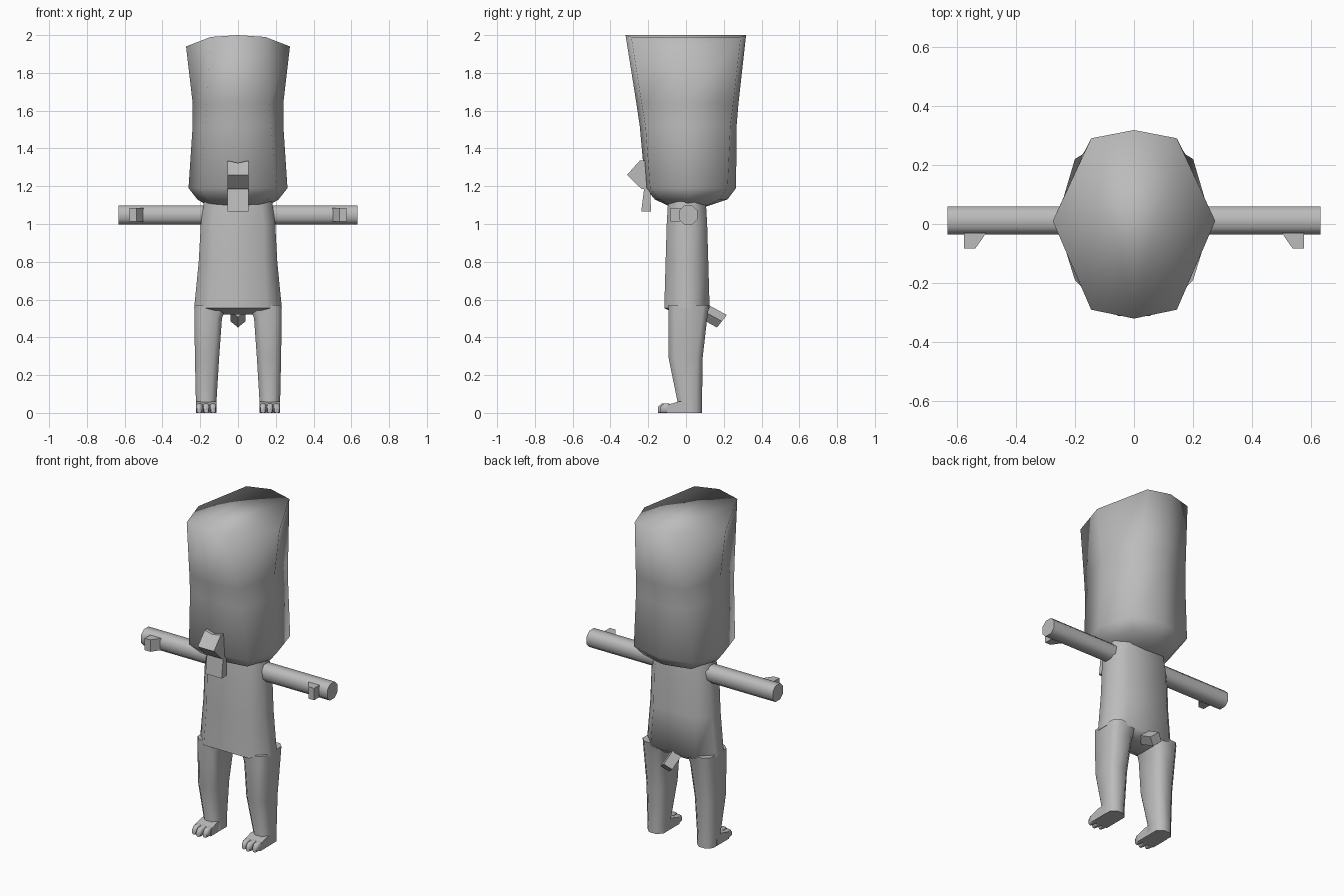
import bpy, bmesh, math
from mathutils import Vector

if "Cube" in bpy.data.objects:
    bpy.data.objects.remove(bpy.data.objects["Cube"])

grey = bpy.data.materials.new("plain_grey")
grey.diffuse_color = (0.5, 0.5, 0.5, 1)
grey.use_nodes = True
grey.node_tree.nodes["Principled BSDF"].inputs["Base Color"].default_value = grey.diffuse_color


def make(name, verts, faces, angle=180):
    """Mesh object with outward normals, shaded smooth below the angle."""
    me = bpy.data.meshes.new(name)
    me.from_pydata(verts, [], faces)
    bm = bmesh.new()
    bm.from_mesh(me)
    bmesh.ops.recalc_face_normals(bm, faces=bm.faces)
    bm.to_mesh(me)
    bm.free()
    me.materials.append(grey)
    ob = bpy.data.objects.new(name, me)
    bpy.context.collection.objects.link(ob)
    bpy.ops.object.select_all(action='DESELECT')
    ob.select_set(True)
    bpy.context.view_layer.objects.active = ob
    if angle >= 180:
        bpy.ops.object.shade_smooth()
    else:
        bpy.ops.object.shade_smooth_by_angle(angle=math.radians(angle))
    return ob


def loft(name, rings, angle=180, strips=False):
    """Skin a stack of equal rings; strips splits 8-sided caps front to back."""
    n = len(rings[0])
    verts = [p for r in rings for p in r]
    faces = [(k * n + i, k * n + (i + 1) % n, (k + 1) * n + (i + 1) % n, (k + 1) * n + i)
             for k in range(len(rings) - 1) for i in range(n)]
    for base in (0, (len(rings) - 1) * n):
        cap = [(0, 1, 3, 4), (0, 4, 5, 7), (1, 2, 3), (5, 6, 7)] if strips else [range(n)]
        faces += [tuple(base + i for i in f) for f in cap]
    return make(name, verts, faces, angle)


def oct_ring(z, s, d, f, df, b, db, zd=None, zs=None, ys=0.01):
    """Eight points: middle front/back, four corners and two sides."""
    zd, zs = zd or z, zs or z
    return [(0, f, z), (d, df, zd), (s, ys, zs), (d, db, zd),
            (0, b, z), (-d, db, zd), (-s, ys, zs), (-d, df, zd)]


def chamfer(a0, a1, b0, b1, c):
    """Rectangle with cut corners, as 2D points."""
    return [(a0 + c, b0), (a1 - c, b0), (a1, b0 + c), (a1, b1 - c),
            (a1 - c, b1), (a0 + c, b1), (a0, b1 - c), (a0, b0 + c)]


def prism_x(name, profile, x0, x1, angle=30):
    """Extrude a (y, z) profile along x."""
    return loft(name, [[(x, y, z) for y, z in profile] for x in (x0, x1)], angle)


# head: tall block flaring to a saddle-shaped top
loft("head", [
    oct_ring(1.09, 0.15, 0.10, -0.08, -0.07, 0.10, 0.09),
    oct_ring(1.13, 0.215, 0.16, -0.165, -0.14, 0.22, 0.18),
    oct_ring(1.19, 0.262, 0.20, -0.215, -0.19, 0.265, 0.22),
    oct_ring(1.52, 0.24, 0.175, -0.245, -0.215, 0.268, 0.235),
    oct_ring(1.64, 0.24, 0.165, -0.263, -0.235, 0.278, 0.25),
    oct_ring(2.0, 0.275, 0.145, -0.32, -0.29, 0.318, 0.29, zd=1.99, zs=1.94),
], strips=True)

# torso: slightly widening column with a straight front hem
def torso_ring(z, hx, f, b, c):
    return [(x, y, z) for x, y in chamfer(-hx, hx, f, b, c)]

loft("torso", [
    torso_ring(0.52, 0.10, -0.05, 0.09, 0.03),
    torso_ring(0.555, 0.232, -0.115, 0.125, 0.08),
    torso_ring(0.80, 0.208, -0.108, 0.118, 0.07),
    torso_ring(1.00, 0.197, -0.102, 0.112, 0.06),
    torso_ring(1.12, 0.180, -0.095, 0.105, 0.06),
], 50)

# beak: folded upper wedge with a dipped middle, and a hanging lower plate
upper = [(-0.20, 1.335), (-0.245, 1.335), (-0.312, 1.26), (-0.235, 1.185), (-0.19, 1.185)]
dip = [(y, z - 0.012 if z > 1.3 else z) for y, z in upper]
loft("upper_beak", [[(x, y, z) for y, z in p]
                    for x, p in ((-0.055, upper), (0, dip), (0.055, upper))], 30)
prism_x("lower_beak", [(-0.19, 1.20), (-0.22, 1.20), (-0.237, 1.065), (-0.185, 1.065)],
        -0.055, 0.055)

# tail: short diamond bar slanting down and back
a, b = Vector((0, 0.09, 0.54)), Vector((0, 0.19, 0.485))
up, side = Vector((0, 0.026, 0.033)), Vector((0.04, 0, 0))
loft("tail", [[tuple(p + v) for v in (up, side, -up, -side)] for p in (a, b)], 30)

for s, tag in ((1, "right"), (-1, "left")):
    # leg: tapering post
    legs = [(0.0, 0.114, 0.222, -0.06, 0.085), (0.06, 0.114, 0.223, -0.045, 0.085),
            (0.29, 0.10, 0.228, -0.092, 0.088), (0.50, 0.085, 0.231, -0.092, 0.112),
            (0.57, 0.06, 0.230, -0.092, 0.122)]
    loft(tag + "_leg", [[(s * x, y, z) for x, y in chamfer(x0, x1, y0, y1, 0.03)]
                        for z, x0, x1, y0, y1 in legs], 60)

    # foot: low wedge with three toes
    sole = [(0.02, 0), (-0.10, 0), (-0.10, 0.042), (-0.04, 0.06), (0.02, 0.06)]
    prism_x(tag + "_foot", sole, s * 0.114, s * 0.223, 40)
    for i in range(3):
        x = s * (0.132 + 0.0365 * i)
        tip = -0.147 if i == 1 else -0.135
        loft(f"{tag}_toe_{i + 1}",
             [[(x + u, y, z) for u, z in chamfer(-w, w, 0, h, 0.007)]
              for y, w, h in ((-0.08, 0.018, 0.048), (tip + 0.02, 0.016, 0.05), (tip, 0.012, 0.034))], 60)

    # arm: level bar with a blunt hand
    loft(tag + "_arm", [[(s * x, y, z) for y, z in chamfer(-0.036, 0.06, 0.998, 1.097, 0.025)]
                        for x in (0.12, 0.53, 0.632)], 60)

    # thumb: wedge on the front of the hand
    wedge = [(0.50, -0.03), (0.537, -0.083), (0.575, -0.083), (0.575, -0.03)]
    loft(tag + "_thumb", [[(s * x, y, z) for x, y in wedge] for z in (1.012, 1.085)], 40)
